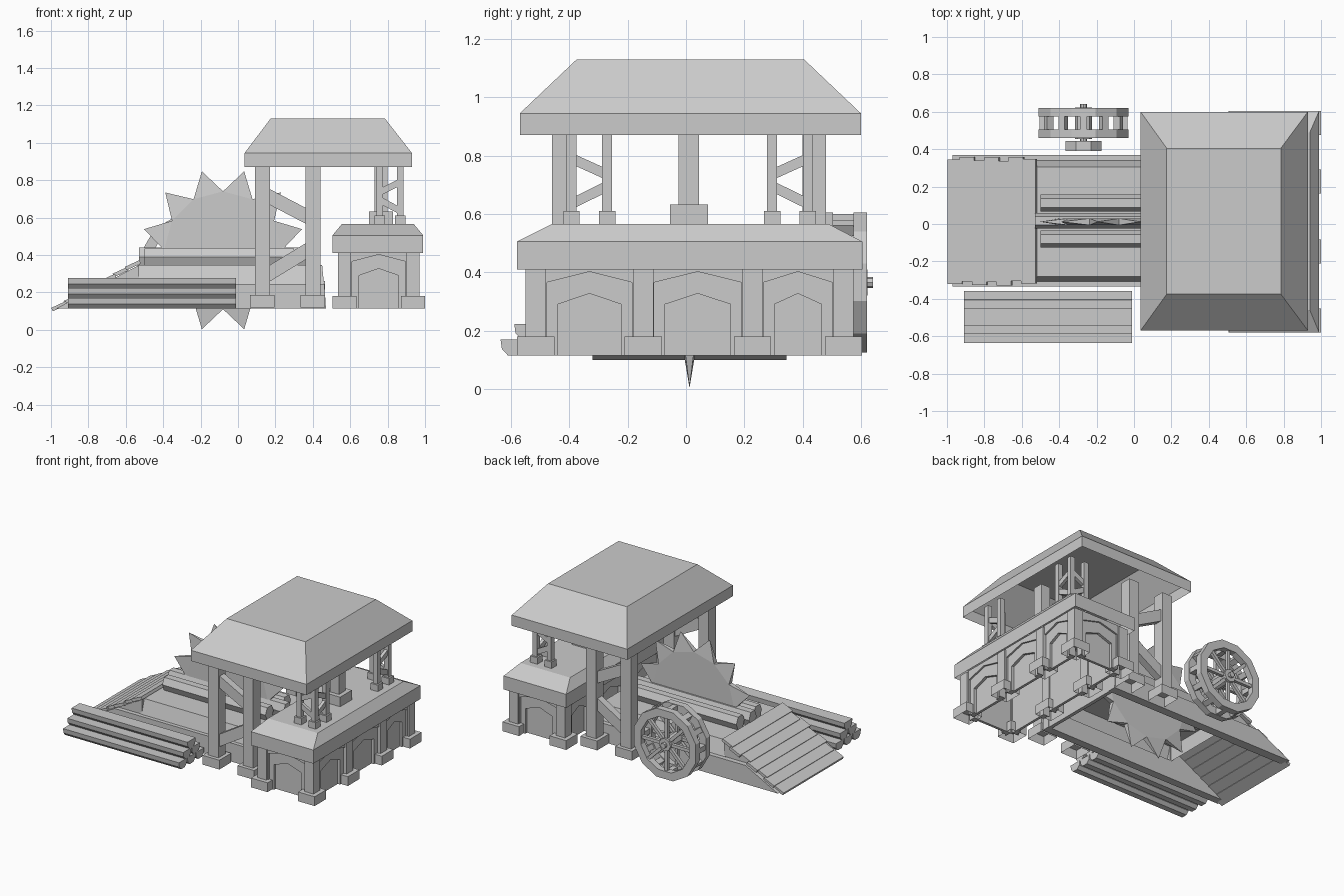
import bpy, bmesh, math
from mathutils import Vector, Matrix

if "Cube" in bpy.data.objects:
    bpy.data.objects.remove(bpy.data.objects["Cube"])

YC = 0.0125  # symmetry line of the main buildings


def finish(name, bm, mat=None):
    if mat:
        bm.transform(mat)
    bmesh.ops.recalc_face_normals(bm, faces=bm.faces)
    me = bpy.data.meshes.new(name)
    bm.to_mesh(me)
    bm.free()
    ob = bpy.data.objects.new(name, me)
    bpy.context.collection.objects.link(ob)
    return ob


def loft(name, rings, caps=(True, True), mat=None):
    """Joins rings of equal point count, optionally capping the ends."""
    bm = bmesh.new()
    vs = [[bm.verts.new(p) for p in r] for r in rings]
    n = len(rings[0])
    for a, b in zip(vs, vs[1:]):
        for i in range(n):
            bm.faces.new((a[i], a[(i + 1) % n], b[(i + 1) % n], b[i]))
    if caps[0]:
        bm.faces.new(vs[0])
    if caps[1]:
        bm.faces.new(vs[-1])
    return finish(name, bm, mat)


def rect(x0, x1, y0, y1, z):
    return [(x0, y0, z), (x1, y0, z), (x1, y1, z), (x0, y1, z)]


def box(name, x0, x1, y0, y1, z0, z1, mat=None, caps=(True, True)):
    return loft(name, [rect(x0, x1, y0, y1, z0), rect(x0, x1, y0, y1, z1)], caps, mat)


def prism_y(name, pts, y0, y1, mat=None):
    return loft(name, [[(x, y, z) for x, z in pts] for y in (y0, y1)], mat=mat)


def beam(name, p, q, w, d):
    """Bar from p to q, w thick in the upward sense and d wide."""
    p, q = Vector(p), Vector(q)
    m = Matrix.Translation((p + q) / 2) @ (q - p).to_track_quat('X', 'Z').to_matrix().to_4x4()
    l = (q - p).length / 2
    return box(name, -l, l, -d / 2, d / 2, -w / 2, w / 2, m)


def post(name, x, y, w, bw, z0, zb, z1):
    """Square post on a wider foot block, open underneath."""
    box(name + "_foot", x - bw, x + bw, y - bw, y + bw, z0, zb, caps=(False, True))
    box(name, x - w, x + w, y - w, y + w, zb, z1)


HEX = ((-1, 0), (-.55, -1), (.55, -1), (1, 0), (.55, 1), (-.55, 1))
SPLIT = ((-1, 1), (-.9, -.2), (-.45, -1), (.45, -1), (.9, -.2), (1, 1))


def log(name, x0, x1, y, z, ry, rz, shape=HEX):
    loft(name, [[(x, y + ry * a, z + rz * b) for a, b in shape] for x in (x0, x1)])


def hip_roof(name, eave, top, z0, z1, z2):
    loft(name, [rect(*eave, z0), rect(*eave, z1), rect(*top, z2)], caps=(False, True))


# Roofs, open underneath
hip_roof("main_roof", (.035, .93, -.57, .6), (.175, .785, -.375, .405), .87, .945, 1.13)
hip_roof("house_roof", (.505, .99, -.58, .605), (.555, .94, -.46, .49), .41, .505, .565)

# Tall front and back posts with braces
for y, side in ((-.42, "front"), (.44, "back")):
    for x in (.13, .40):
        post(side + "_tall_post", x, y, .04, .065, .12, .185, .87)
    beam(side + "_upper_brace", (.15, y, .72), (.38, y, .60), .075, .05)
    beam(side + "_lower_brace", (.15, y, .29), (.38, y, .43), .075, .05)

# Small posts on the house roof, grouped in an L at each end
post("middle_roof_post", .765, .01, .035, .065, .555, .632, .89)
for s, side in ((-1, "front"), (1, "back")):
    yo, yi, xo, xi = YC + s * .405, YC + s * .283, .868, .757
    for x, y in ((xo, yo), (xo, yi), (xi, yo)):
        post(side + "_roof_post", x, y, .017, .028, .555, .61, .89)
    for x, y in ((xo, yi), (xi, yo)):
        for za, zb in ((.79, .735), (.635, .695)):
            beam(side + "_small_brace", (xo, yo, za), (x, y, zb), .035, .022)

# House pillars
ys = (-.515, -.147, .228, .54)
for x in (.57, .935):
    for y in ys:
        post("house_pillar", x, y, .035, .064, .115, .18, .42)


# Stepped arched wall panels between the pillars
def arch_panel(loc, angle, hw):
    m = Matrix.Translation(loc) @ Matrix.Rotation(angle, 4, 'Z')

    def arch(w, shoulder, peak, depth, name):
        prism_y(name, [(-hw, .115), (-w, .115), (-w, shoulder), (0, peak), (w, shoulder),
                       (w, .115), (hw, .115), (hw, .43), (-hw, .43)], depth, .06, m)
    arch(hw - .008, .365, .402, .012, "arch_spandrel")
    arch(hw - .045, .29, .327, .024, "arch_frame")
    box("arch_door", -hw, hw, .042, .06, .115, .43, m)


for a, b in zip(ys, ys[1:]):
    hw = (b - a) / 2 - .03
    arch_panel((.97, (a + b) / 2, 0), math.pi / 2, hw)
    arch_panel((.535, (a + b) / 2, 0), -math.pi / 2, hw)
arch_panel((.7525, -.55, 0), 0, .15)
arch_panel((.7525, .575, 0), math.pi, .15)

# Saw table, hollow underneath: side skirts, end wall, raised deck, ramp cheeks
for y0, y1 in ((-.335, -.28), (.31, .37)):
    prism_y("table_skirt", [(-.97, .115), (.47, .115), (.462, .245), (-.72, .245)], y0, y1)
box("table_end", .44, .465, -.3, .33, .115, .26)
loft("table_deck", [rect(-.54, .46, -.31, .34, .24), rect(-.54, .45, -.28, .305, .345)],
     caps=(False, True))
for y0, y1 in ((-.305, -.28), (.305, .335)):
    prism_y("ramp_cheek", [(-.97, .115), (-.53, .115), (-.53, .345)], y0, y1)

# Overlapping ramp planks
for i in range(7):
    x0 = -.994 + i * .0655
    z0 = .108 + i * .0365
    j = (0, .012, -.006, .01, -.008, .014, .002)[i]
    beam("ramp_plank", (x0, .0125 + j, z0), (x0 + .078, .0125 + j, z0 + .036), .02, .665)

# Timber on the table
log("table_log_left", -.5, .30, .112, .39, .045, .045)
log("table_log_right", -.5, .30, -.08, .39, .045, .045)
log("table_log_middle", -.53, .37, .018, .39, .042, .05)

# Saw blade, thinning to the tooth tips
bm = bmesh.new()
cx, cy, cz = -.08, .012, .425
tips, va, vb = [], [], []
for i in range(12):
    a = math.radians(15 + 30 * i)
    b = a + math.radians(15)
    tips.append(bm.verts.new((cx + .437 * math.cos(a), cy, cz + .437 * math.sin(a))))
    for lst, s in ((va, -1), (vb, 1)):
        lst.append(bm.verts.new((cx + .315 * math.cos(b), cy + s * .018, cz + .315 * math.sin(b))))
for lst in (va, vb):
    bm.faces.new(lst)
    for i in range(12):
        bm.faces.new((lst[i - 1], tips[i], lst[i]))
for i in range(12):
    bm.faces.new((tips[i], va[i], vb[i]))
    bm.faces.new((tips[i], va[i - 1], vb[i - 1]))
finish("saw_blade", bm)


# Wheel: two rims, cross slats, spokes, hub and axle
WX, WZ = -.27, .365


def circle(r, y, n, off=0):
    return [(WX + r * math.cos(math.tau * (i + off) / n), y,
             WZ + r * math.sin(math.tau * (i + off) / n)) for i in range(n)]


for y0, y1 in ((.46, .505), (.575, .62)):
    loft("wheel_rim", [circle(r, y, 12, .5) for r, y in
                       ((.192, y0), (.248, y0), (.248, y1), (.192, y1), (.192, y0))], (False, False))
    ym = (y0 + y1) / 2
    for i in range(8):
        m = Matrix.Translation((WX, ym, WZ)) @ Matrix.Rotation(math.tau * i / 8, 4, 'Y')
        box("wheel_spoke", .03, .205, -.011, .011, -.011, .011, m)
for i in range(12):
    m = Matrix.Translation((WX, 0, WZ)) @ Matrix.Rotation(math.tau * i / 12, 4, 'Y')
    box("wheel_slat", .195, .235, .5, .58, -.018, .018, m)
loft("wheel_hub", [circle(.045, y, 8) for y in (.455, .622)])
loft("wheel_axle", [circle(.019, y, 8) for y in (.39, .642)])
loft("axle_mount", [circle(.105, y, 8, .5) for y in (.39, .445)])

# Pyramid of stacked split logs, flat side up
for row, count in enumerate((3, 2, 1)):
    for i in range(count):
        y = -.497 + (i - (count - 1) / 2) * .094
        log("stacked_log", -.91, -.012, y, .142 + row * .054, .045, .027, SPLIT)
